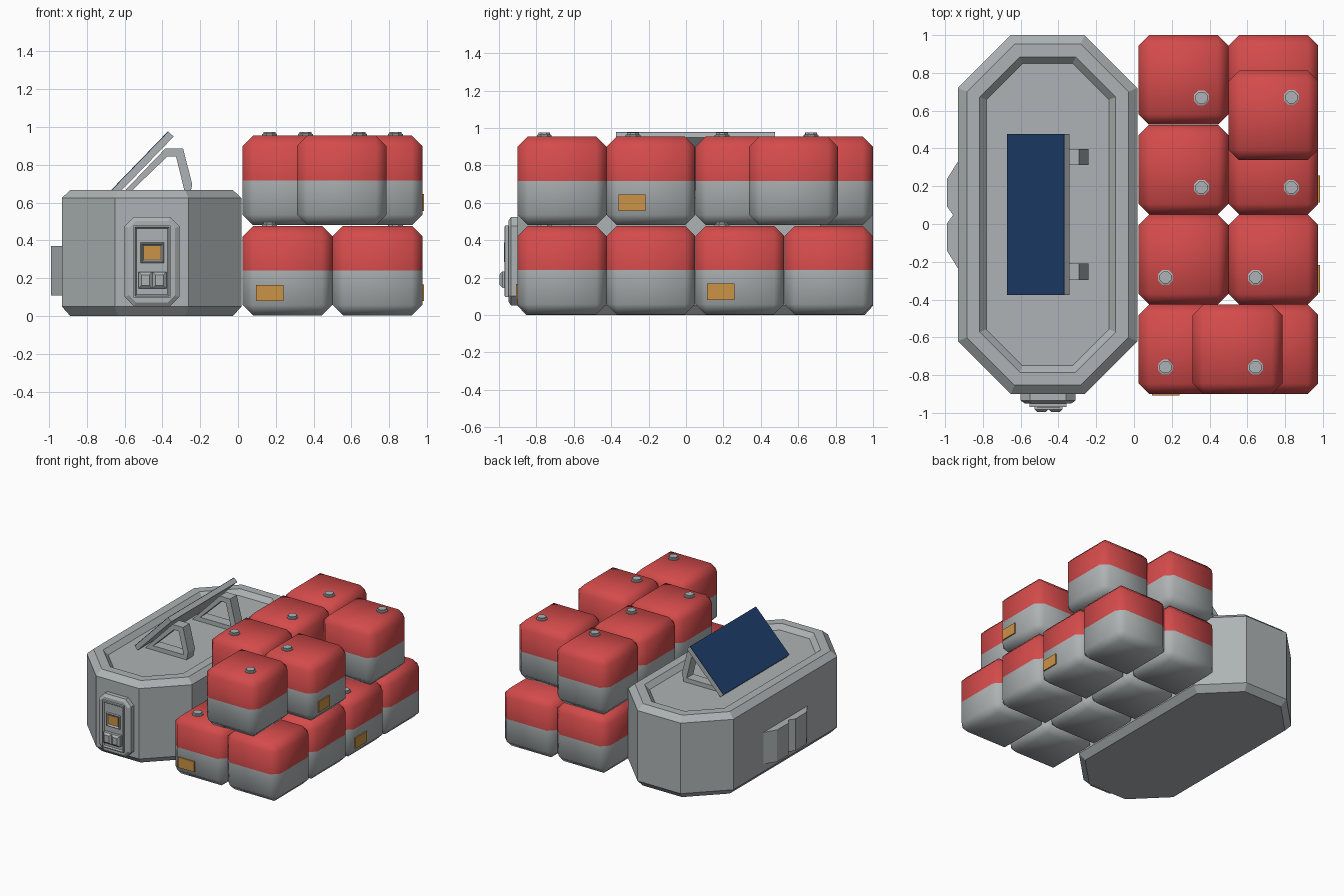
import bpy, bmesh, math
from mathutils import Vector

if "Cube" in bpy.data.objects:
    bpy.data.objects.remove(bpy.data.objects["Cube"])


def material(name, rgb):
    m = bpy.data.materials.new(name)
    m.diffuse_color = (*rgb, 1)
    m.use_nodes = True
    m.node_tree.nodes["Principled BSDF"].inputs["Base Color"].default_value = m.diffuse_color
    return m


GREY = material("grey metal", (0.42, 0.45, 0.46))
RED = material("red paint", (0.66, 0.07, 0.07))
BLUE = material("solar blue", (0.013, 0.048, 0.15))
ORANGE = material("orange label", (0.60, 0.29, 0.06))


def finish(name, bm, *mats):
    bmesh.ops.recalc_face_normals(bm, faces=bm.faces)
    me = bpy.data.meshes.new(name)
    bm.to_mesh(me)
    bm.free()
    for m in mats:
        me.materials.append(m)
    ob = bpy.data.objects.new(name, me)
    bpy.context.collection.objects.link(ob)
    return ob


def loft(name, loops, mat, closed=False):
    """Skin equal-length loops; cap the ends, or join last to first."""
    bm = bmesh.new()
    rings = [[bm.verts.new(p) for p in lp] for lp in loops]
    n = len(rings[0])
    pairs = list(zip(rings, rings[1:]))
    if closed:
        pairs.append((rings[-1], rings[0]))
    else:
        bm.faces.new(rings[0])
        bm.faces.new(rings[-1])
    for a, b in pairs:
        for i in range(n):
            j = (i + 1) % n
            bm.faces.new((a[i], a[j], b[j], b[i]))
    return finish(name, bm, mat)


def octagon(cx, cy, hx, hy, c, d=0.0):
    """Corner-cut rectangle, offset inwards by d."""
    hx, hy, c = hx - d, hy - d, c - d * (2 - math.sqrt(2))
    q = [(hx, hy - c), (hx - c, hy), (c - hx, hy), (-hx, hy - c),
         (-hx, c - hy), (c - hx, -hy), (hx - c, -hy), (hx, c - hy)]
    return [(cx + x, cy + y) for x, y in q]


def box(name, x0, x1, y0, y1, z0, z1, mat):
    base = [(x0, y0), (x1, y0), (x1, y1), (x0, y1)]
    return loft(name, [[(x, y, z) for x, y in base] for z in (z0, z1)], mat)


# Main housing with bevelled edges and a recessed top
steps = [(0.045, 0), (0, 0.05), (0, 0.625), (0.047, 0.668),
         (0.115, 0.668), (0.15, 0.63)]
loft("housing", [[(x, y, z) for x, y in octagon(-0.457, 0.05, 0.475, 0.95, 0.28, d)]
                 for d, z in steps], GREY)

# Control panel backing plate on the front
steps = [(0, -0.89), (0, -0.935), (0.022, -0.95)]
loft("control_panel", [[(x, y, z) for x, z in octagon(-0.455, 0.288, 0.145, 0.237, 0.05, d)]
                       for d, y in steps], GREY)


def frame(name, cx, cz, hx, hz, steps):
    """Rectangular front frame stepping in (inset, y)."""
    loft(name, [[(cx + sx * (hx - d), y, cz + sz * (hz - d))
                 for sx, sz in ((-1, -1), (1, -1), (1, 1), (-1, 1))]
                for d, y in steps], GREY)


frame("panel_frame", -0.455, 0.288, 0.097, 0.19,
      [(0, -0.94), (0, -0.968), (0.008, -0.97), (0.016, -0.958)])
frame("screen_frame", -0.453, 0.335, 0.064, 0.056,
      [(0, -0.95), (0.004, -0.972), (0.009, -0.972), (0.018, -0.96)])
box("screen", -0.499, -0.407, -0.964, -0.956, 0.299, 0.371, ORANGE)
for i, cx in enumerate((-0.49, -0.416)):
    frame(f"control_button_{i + 1}", cx, 0.19, 0.037, 0.044,
          [(0, -0.95), (0, -0.982), (0.016, -0.996)])

# Pair of side grips on the left
for i, s in enumerate((-1, 1)):
    prof = [(-0.92, 0.0), (-0.958, 0.0), (-0.99, 0.045), (-0.99, 0.19),
            (-0.932, 0.283), (-0.92, 0.283)]
    loft(f"side_grip_{i + 1}", [[(x, 0.048 + s * y, z) for x, y in prof]
                                for z in (0.11, 0.37)], GREY)

# Tilted solar panel: grey backing and blue face plate


def slab(name, prof, y0, y1, mat):
    return loft(name, [[(x, y, z) for x, z in prof] for y in (y0, y1)], mat)


low, high = Vector((-0.67, 0.662)), Vector((-0.367, 0.975))
along = (high - low).normalized()
down = Vector((along.y, -along.x))
slab("solar_backing", [low, high, high + down * 0.037, low + down * 0.037], -0.375, 0.477, GREY)
up = -down * 0.004
slab("solar_face", [low + up, high + up, high, low], -0.375, 0.477, BLUE)

# Open bracket stands behind the solar panel
outer = [(-0.64, 0.62), (-0.385, 0.886), (-0.29, 0.886), (-0.242, 0.695), (-0.26, 0.62)]
inner = [(-0.56, 0.665), (-0.373, 0.845), (-0.328, 0.845), (-0.29, 0.69), (-0.284, 0.665)]
for i, y in enumerate((-0.253, 0.355)):
    loft(f"bracket_{i + 1}", [[(x, y + dy, z) for x, z in prof] for prof, dy in
                              ((outer, -0.043), (outer, 0.043), (inner, 0.043), (inner, -0.043))],
         GREY, closed=True)

# Crates: chamfered cubes, red above mid height, grey below
S = 0.474


def crate(name, cx, cy, z0, bolt=None):
    bm = bmesh.new()
    bmesh.ops.create_cube(bm, size=S)
    bmesh.ops.bevel(bm, geom=bm.edges[:], offset=0.055, segments=1, affect='EDGES')
    bmesh.ops.bisect_plane(bm, geom=bm.verts[:] + bm.edges[:] + bm.faces[:],
                           plane_co=(0, 0, 0), plane_no=(0, 0, 1))
    for f in bm.faces:
        f.smooth = True
        f.material_index = int(f.calc_center_median().z > 0)
    ob = finish(name, bm, GREY, RED)
    ob.location = (cx, cy, z0 + S / 2)
    if bolt:  # eight-sided stepped cap
        bx, by = cx + bolt[0] * 0.095, cy + bolt[1] * 0.095
        loft(name + "_cap", [[(bx + r * math.cos(a * math.pi / 4 + math.pi / 8),
                               by + r * math.sin(a * math.pi / 4 + math.pi / 8), z0 + S + h)
                              for a in range(8)]
                             for r, h in ((0.043, -0.01), (0.043, 0.008), (0.034, 0.011),
                                          (0.034, 0.02))], GREY)


XS = (0.262, 0.738)
YS = (-0.663, -0.188, 0.288, 0.763)
lower_caps = {(0, 0): (-1, -1), (1, 2): (1, -1)}
for i, x in enumerate(XS):
    for j, y in enumerate(YS):
        crate(f"lower_crate_{i + 1}_{j + 1}", x, y, 0.003, lower_caps.get((i, j)))
upper = [(0.548, YS[0], (1, -1)), (XS[0], YS[1], (-1, -1)), (XS[1], YS[1], (-1, -1)),
         (XS[0], YS[2], (1, -1)), (XS[0], YS[3], (1, -1)), (XS[1], 0.575, (1, 1))]
for i, (x, y, b) in enumerate(upper):
    crate(f"upper_crate_{i + 1}", x, y, 0.481, b)

# Orange labels on the visible crate sides
box("front_label", 0.095, 0.24, -0.909, -0.899, 0.08, 0.165, ORANGE)
box("side_label_low", 0.974, 0.984, 0.113, 0.258, 0.08, 0.168, ORANGE)
box("side_label_high", 0.974, 0.984, -0.362, -0.217, 0.557, 0.645, ORANGE)
